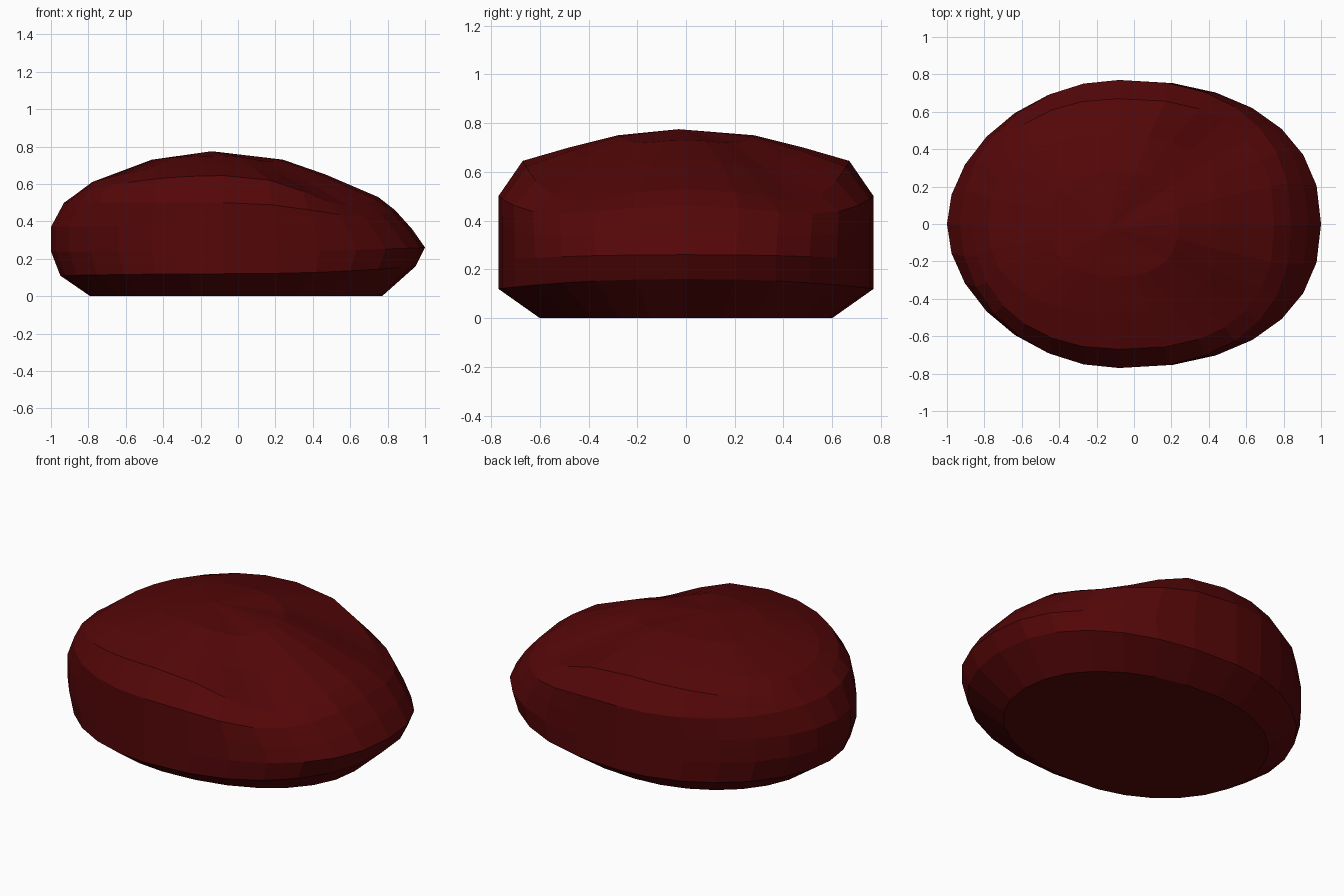
import bpy
import bmesh
import math

if "Cube" in bpy.data.objects:
    bpy.data.objects.remove(bpy.data.objects["Cube"], do_unlink=True)

# Dark red stone colour
mat = bpy.data.materials.new("dark_red_stone")
mat.use_nodes = True
colour = (0.09, 0.002, 0.0025, 1)
mat.diffuse_color = colour
bsdf = mat.node_tree.nodes["Principled BSDF"]
bsdf.inputs["Base Color"].default_value = colour
bsdf.inputs["Roughness"].default_value = 0.8

SIDES = 28
CENTRE = -0.08

# Contours from base to crown:
# left (x, z, roundness), side (y, z), right (x, z, roundness, shoulder dip)
CONTOURS = [
    ((-0.79, 0.00, 1.00), (0.60, 0.00), (0.77, 0.00, 0.94, 0.00)),
    ((-0.95, 0.11, 1.04), (0.77, 0.12), (0.95, 0.16, 0.88, 0.00)),
    ((-1.00, 0.24, 1.06), (0.77, 0.24), (1.00, 0.26, 0.88, 0.00)),
    ((-1.00, 0.37, 1.06), (0.77, 0.38), (0.93, 0.36, 0.86, 0.03)),
    ((-0.93, 0.50, 1.00), (0.77, 0.50), (0.84, 0.46, 0.84, 0.05)),
    ((-0.86, 0.55, 0.92), (0.67, 0.645), (0.75, 0.53, 0.80, 0.10)),
    ((-0.78, 0.61, 0.85), (0.48, 0.70), (0.47, 0.65, 0.82, 0.06)),
    ((-0.46, 0.73, 0.85), (0.28, 0.75), (0.24, 0.73, 0.85, 0.02)),
]


def contour_point(contour, angle):
    """Rounded outline with a different reach and height at each end."""
    left, (side_y, side_z), right = contour
    c, s = math.cos(angle), math.sin(angle)
    end_x, end_z, power, dip = right if c > 0 else (*left, 0)
    x = CENTRE + abs(c) ** power * (end_x - CENTRE)
    y = math.copysign(abs(s) ** power, s) * side_y
    z = side_z + (end_z - side_z) * c * c - dip * math.sin(2 * angle) ** 2
    return x, y, z


# Stone body lofted through the contours
bm = bmesh.new()
rings = []
for contour in CONTOURS:
    rings.append([bm.verts.new(contour_point(contour, math.tau * i / SIDES))
                  for i in range(SIDES)])
for low, high in zip(rings, rings[1:]):
    for i in range(SIDES):
        j = (i + 1) % SIDES
        bm.faces.new((low[i], low[j], high[j], high[i]))

# Flat underside and shallow crown
bm.faces.new(list(reversed(rings[0])))
apex = bm.verts.new((-0.14, -0.03, 0.775))
for i in range(SIDES):
    bm.faces.new((rings[-1][i], rings[-1][(i + 1) % SIDES], apex))
bmesh.ops.recalc_face_normals(bm, faces=bm.faces)

mesh = bpy.data.meshes.new("stone")
bm.to_mesh(mesh)
bm.free()
mesh.materials.append(mat)
stone = bpy.data.objects.new("stone", mesh)
bpy.context.collection.objects.link(stone)
